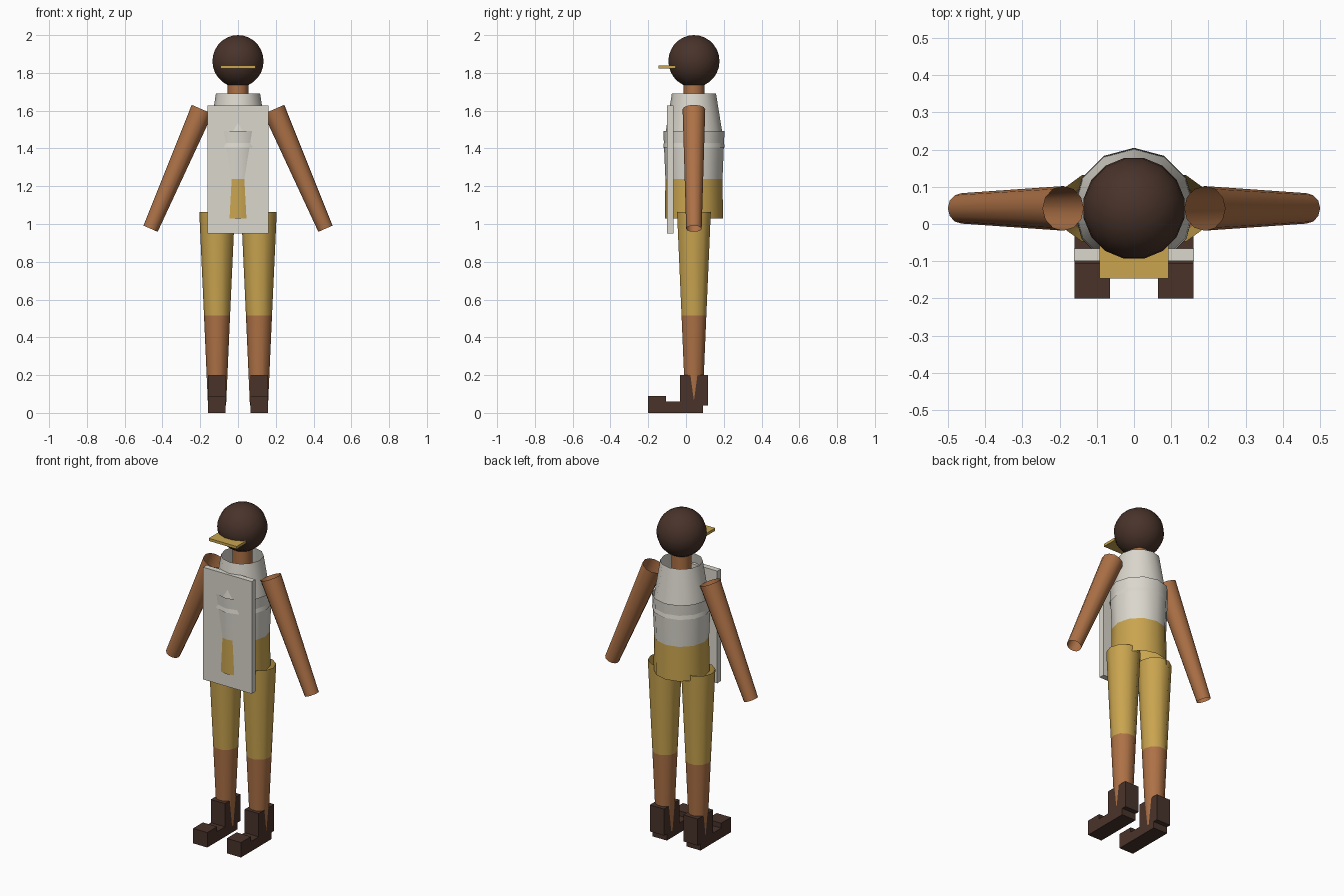
import bpy, math
from mathutils import Vector, Matrix

if "Cube" in bpy.data.objects:
    bpy.data.objects.remove(bpy.data.objects["Cube"])


def srgb_material(name, r, g, b):
    m = bpy.data.materials.new(name)
    m.diffuse_color = [(c / 255) ** 2.2 for c in (r, g, b)] + [1]
    m.use_nodes = True
    m.node_tree.nodes["Principled BSDF"].inputs["Base Color"].default_value = m.diffuse_color
    return m


SHIRT = srgb_material("off_white", 218, 214, 204)
KHAKI = srgb_material("khaki", 200, 163, 80)
SKIN = srgb_material("skin_brown", 172, 113, 72)
DARK = srgb_material("dark_brown", 74, 54, 46)
CY = 0.042  # depth of the body axis


def finish(name, mat, smooth):
    ob = bpy.context.object
    ob.name = name
    ob.data.materials.append(mat)
    if smooth:
        bpy.ops.object.shade_smooth_by_angle(angle=math.radians(40))
    return ob


def box(name, mat, x, y, z):
    bpy.ops.mesh.primitive_cube_add(size=1)
    ob = finish(name, mat, False)
    spans = (x, y, z)
    ob.data.transform(Matrix.Translation([(a + b) / 2 for a, b in spans])
                      @ Matrix.Diagonal([b - a for a, b in spans] + [1]))
    return ob


def tube(name, mat, start, end, r1, r2, sides=12, spin=0.0):
    """Open tapered tube from start (radius r1) to end (radius r2)."""
    a, b = Vector(start), Vector(end)
    bpy.ops.mesh.primitive_cone_add(vertices=sides, radius1=r1, radius2=r2,
                                    depth=(b - a).length, end_fill_type='NOTHING')
    ob = finish(name, mat, True)
    turn = Vector((0, 0, 1)).rotation_difference(b - a).to_matrix().to_4x4()
    ob.data.transform(Matrix.Translation((a + b) / 2) @ turn @ Matrix.Rotation(spin, 4, 'Z'))
    return ob


# Head, cap brim and neck
bpy.ops.mesh.primitive_uv_sphere_add(segments=16, ring_count=14, radius=0.138)
head = finish("head", DARK, True)
head.data.transform(Matrix.Translation((0, CY, 1.862)) @ Matrix.Rotation(math.pi / 16, 4, 'Z'))
box("brim", KHAKI, (-0.093, 0.093), (-0.146, -0.055), (1.822, 1.838))
tube("neck", SKIN, (0, CY, 1.64), (0, CY, 1.75), 0.055, 0.055)

# Torso: overlapping shirt cones, hips and front panel
tube("chest", SHIRT, (0, CY, 1.405), (0, CY, 1.69), 0.163, 0.117)
tube("belly", SHIRT, (0, CY, 1.237), (0, CY, 1.492), 0.151, 0.162)
tube("hips", KHAKI, (0, CY, 1.03), (0, CY, 1.237), 0.154, 0.151)
box("front_panel", SHIRT, (-0.162, 0.162), (-0.1, -0.066), (0.95, 1.627))

# Limbs on both sides
for side, s in (("left", -1), ("right", 1)):
    tube(side + "_arm", SKIN, (s * 0.463, CY, 0.975), (s * 0.19, CY, 1.607), 0.041, 0.06)

    x = s * 0.111
    spin = math.pi / 2  # a corner faces sideways
    tube(side + "_thigh", KHAKI, (x, CY, 0.515), (x, CY, 1.063), 0.069, 0.094, 10, spin)
    tube(side + "_calf", SKIN, (x, CY, 0.04), (x, CY, 0.515), 0.048, 0.069, 10, spin)

    # Boot: ankle block, sole and toe cap
    bx = tuple(sorted((s * 0.065, s * 0.16)))
    box(side + "_boot_ankle", DARK, bx, (-0.031, 0.117), (0.04, 0.2))
    box(side + "_boot_sole", DARK, bx, (-0.2, 0.09), (0, 0.06))
    box(side + "_boot_toe", DARK, bx, (-0.2, -0.106), (0, 0.09))
